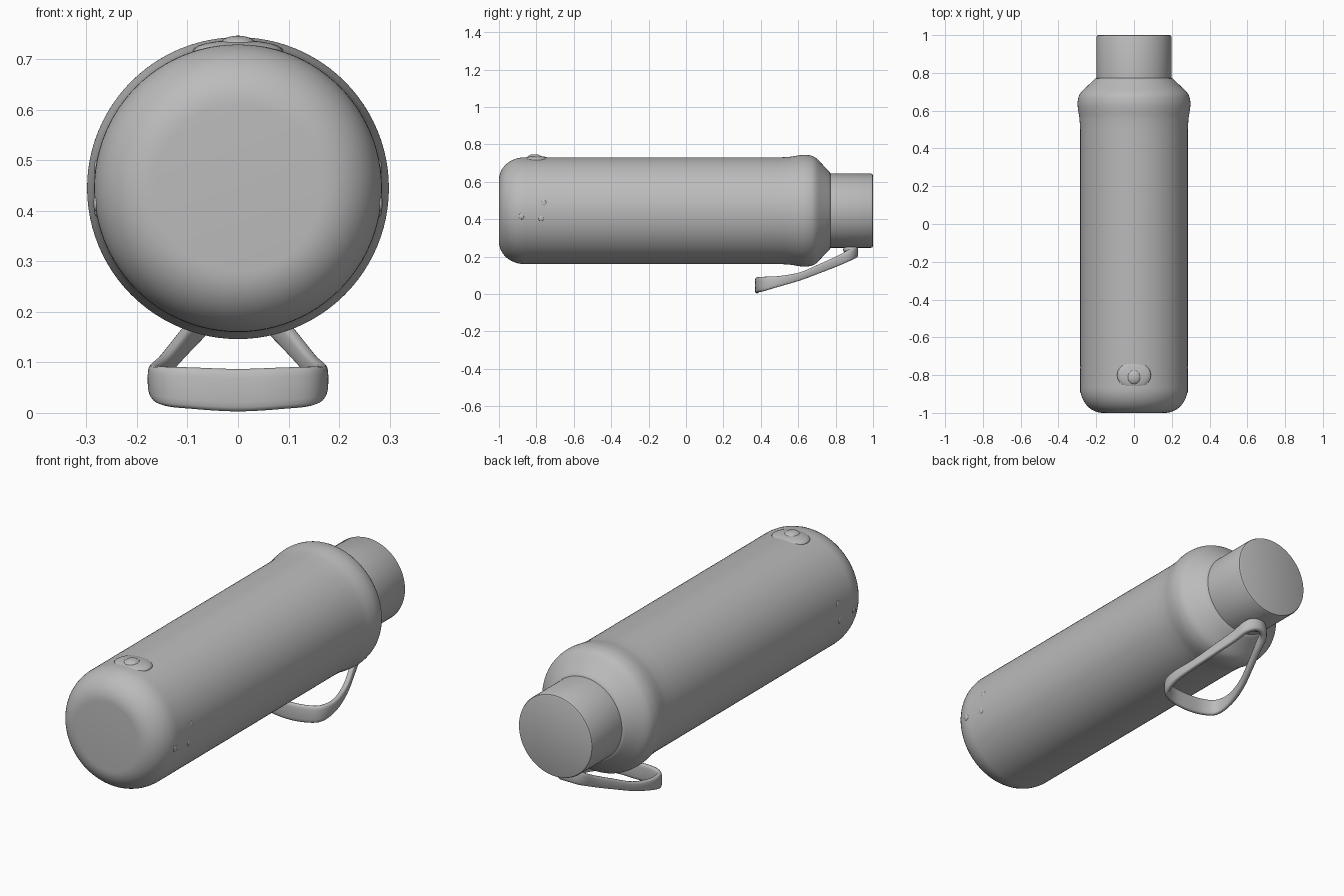
import bpy, bmesh, math
from mathutils import Vector

if "Cube" in bpy.data.objects:
    bpy.data.objects.remove(bpy.data.objects["Cube"])

AXIS = 0.445   # height of the bottle's long axis

grey = bpy.data.materials.new("plain grey")
grey.use_nodes = True
COLOUR = (0.5, 0.5, 0.5, 1)
grey.diffuse_color = COLOUR
grey.node_tree.nodes["Principled BSDF"].inputs["Base Color"].default_value = COLOUR


def finish(name, bm, angle=40):
    bmesh.ops.recalc_face_normals(bm, faces=bm.faces[:])
    mesh = bpy.data.meshes.new(name)
    bm.to_mesh(mesh)
    bm.free()
    ob = bpy.data.objects.new(name, mesh)
    bpy.context.collection.objects.link(ob)
    mesh.materials.append(grey)
    bpy.ops.object.select_all(action='DESELECT')
    ob.select_set(True)
    bpy.context.view_layer.objects.active = ob
    bpy.ops.object.shade_smooth_by_angle(angle=math.radians(angle))
    return ob


def skin(bm, rings, closed=False):
    """Join rings of vertices with quads, capping the ends unless closed."""
    n = len(rings[0])
    pairs = list(zip(rings, rings[1:])) + ([(rings[-1], rings[0])] if closed else [])
    for a, b in pairs:
        for i in range(n):
            j = (i + 1) % n
            bm.faces.new((a[i], a[j], b[j], b[i]))
    if not closed:
        bm.faces.new(rings[0])
        bm.faces.new(rings[-1])


def lathe(name, profile, sides=96):
    """Turn a (y, radius) profile round the long axis."""
    bm = bmesh.new()
    rings = []
    for y, r in profile:
        turn = [2 * math.pi * i / sides for i in range(sides)]
        rings.append([bm.verts.new((r * math.cos(t), y, AXIS + r * math.sin(t))) for t in turn])
    skin(bm, rings)
    return finish(name, bm)


def spline(points, steps, closed=False):
    """Smooth curve through points of any dimension."""
    n = len(points)
    out = []
    for i in range(n if closed else n - 1):
        pick = (lambda k: points[k % n]) if closed else (lambda k: points[min(max(k, 0), n - 1)])
        a, b, c, d = (pick(i + k) for k in (-1, 0, 1, 2))
        for s in range(steps):
            t = s / steps
            out.append([0.5 * (2*q + (r - p)*t + (2*p - 5*q + 4*r - s_)*t*t + (3*q - p - 3*r + s_)*t**3)
                        for p, q, r, s_ in zip(a, b, c, d)])
    return out if closed else out + [list(points[-1])]


# Bottle: rounded base, straight wall, swollen shoulder
base = [(-0.865 - 0.135 * math.cos(t), 0.165 + 0.12 * math.sin(t))
        for t in (math.pi / 2 * i / 12 for i in range(13))]
shoulder = spline([(0.5, 0.285), (0.56, 0.289), (0.61, 0.297), (0.65, 0.298),
                   (0.69, 0.286), (0.73, 0.247), (0.77, 0.205)], 4)
lathe("bottle_body", base + shoulder + [(0.775, 0.19)])

# Cap with small eased edges
lathe("cap", [(0.765, 0.19), (0.768, 0.198), (0.99, 0.198), (0.997, 0.195), (1.0, 0.188)])

# Carry strap: x, y, z, half height, half thickness along one side
half = [(0, 0.38, 0.045, 0.042, 0.012), (0.09, 0.387, 0.049, 0.041, 0.012),
        (0.15, 0.42, 0.054, 0.038, 0.013), (0.166, 0.5, 0.068, 0.028, 0.013),
        (0.145, 0.61, 0.094, 0.022, 0.013), (0.108, 0.72, 0.138, 0.025, 0.013),
        (0.075, 0.81, 0.176, 0.028, 0.014), (0.05, 0.88, 0.211, 0.032, 0.016),
        (0, 0.905, 0.226, 0.032, 0.016)]
loop = half + [(-p[0],) + p[1:] for p in half[-2:0:-1]]
path = spline(loop, 6, closed=True)
bm = bmesh.new()
rings = []
for i, (x, y, z, h, w) in enumerate(path):
    ahead, behind = path[(i + 1) % len(path)], path[i - 1]
    along = Vector(ahead[:3]) - Vector(behind[:3])
    side = along.cross(Vector((0, 0, 1))).normalized()
    ring = []
    for k in range(16):
        c, s = math.cos(math.pi * k / 8), math.sin(math.pi * k / 8)
        across = math.copysign(abs(c) ** 0.6, c) * w
        up = math.copysign(abs(s) ** 0.6, s) * h
        ring.append(bm.verts.new(Vector((x, y, z)) + side * across + Vector((0, 0, up))))
    rings.append(ring)
skin(bm, rings, closed=True)
finish("carry_strap", bm, 60)


def blob(name, centre, size):
    bm = bmesh.new()
    bmesh.ops.create_uvsphere(bm, u_segments=24, v_segments=12, radius=1)
    bmesh.ops.scale(bm, vec=size, verts=bm.verts[:])
    bmesh.ops.translate(bm, vec=centre, verts=bm.verts[:])
    return finish(name, bm, 60)


# Pad where the strap meets the cap
blob("strap_pad", (0, 0.88, 0.236), (0.06, 0.04, 0.022))

# Raised nub on top, near the base
blob("top_nub_foot", (0, -0.8, 0.717), (0.09, 0.075, 0.021))
blob("top_nub", (0, -0.81, 0.727), (0.037, 0.04, 0.02))

# Small raised marks on both flanks
for label, s in (("left", 1), ("right", -1)):
    for i, (y, z) in enumerate([(-0.88, 0.415), (-0.775, 0.405), (-0.76, 0.485)]):
        reach = math.sqrt(0.285 ** 2 - (z - AXIS) ** 2)
        blob(f"{label}_flank_mark_{i + 1}", (s * (reach - 0.002), y, z), (0.005, 0.014, 0.016))
